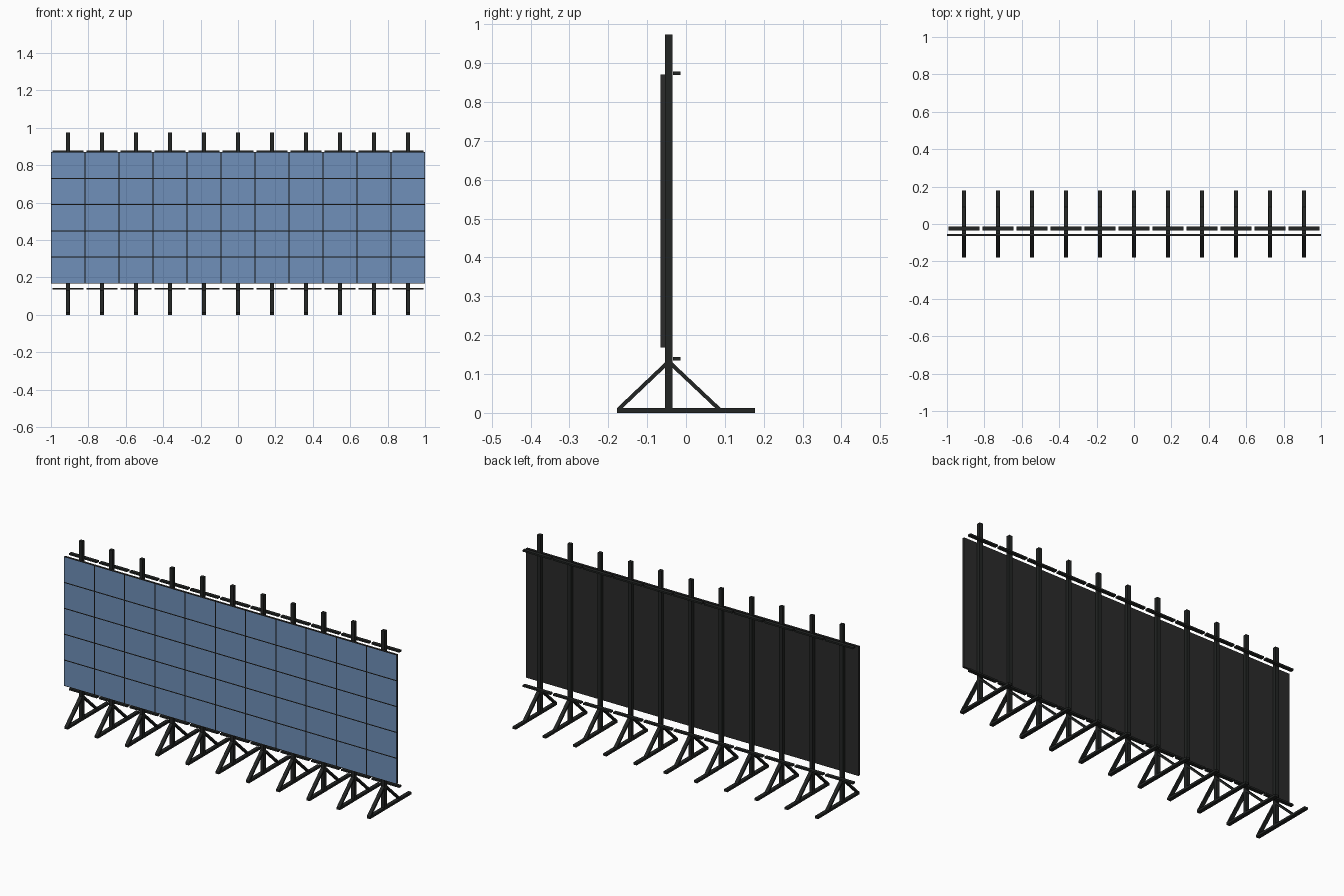
import bpy, bmesh, math
from mathutils import Vector, Matrix

if "Cube" in bpy.data.objects:
    bpy.data.objects.remove(bpy.data.objects["Cube"])

COLS, ROWS = 11, 5
PITCH = 2.0 / COLS
ROW_H = 0.1405
PANEL_Z = 0.168
XS = [(i - (COLS - 1) / 2) * PITCH for i in range(COLS)]


def material(name, color):
    m = bpy.data.materials.new(name)
    m.diffuse_color = (*color, 1)
    m.use_nodes = True
    m.node_tree.nodes["Principled BSDF"].inputs["Base Color"].default_value = m.diffuse_color
    return m


dark = material("dark_metal", (0.016, 0.018, 0.017))
shell = material("dark_shell", (0.024, 0.024, 0.024))
blue = material("screen_blue", (0.16, 0.28, 0.49))


def box(bm, lo, hi):
    """Axis-aligned box between two corners; returns its faces."""
    lo, hi = Vector(lo), Vector(hi)
    mat = Matrix.Translation((lo + hi) / 2) @ Matrix.Diagonal((*(hi - lo), 1))
    verts = bmesh.ops.create_cube(bm, size=1, matrix=mat)["verts"]
    return list({f for v in verts for f in v.link_faces})


def strut(bm, x, a, b, width, thick):
    """Rectangular bar in the y-z plane from a to b."""
    d = Vector(b) - Vector(a)
    mid = (Vector(a) + Vector(b)) / 2
    mat = (Matrix.Translation((x, mid.x, mid.y))
           @ Matrix.Rotation(math.atan2(d.y, d.x), 4, 'X')
           @ Matrix.Diagonal((width, d.length, thick, 1)))
    bmesh.ops.create_cube(bm, size=1, matrix=mat)


def finish(bm, name, *mats):
    me = bpy.data.meshes.new(name)
    bm.to_mesh(me)
    bm.free()
    for m in mats:
        me.materials.append(m)
    bpy.context.collection.objects.link(bpy.data.objects.new(name, me))


# Screen cabinets: thin boxes with an inset blue front
bm = bmesh.new()
for x in XS:
    for r in range(ROWS):
        z = PANEL_Z + r * ROW_H
        faces = box(bm, (x - PITCH / 2, -0.065, z), (x + PITCH / 2, -0.053, z + ROW_H))
        front = min(faces, key=lambda f: f.calc_center_median().y)
        bmesh.ops.inset_individual(bm, faces=[front], thickness=0.004, depth=-0.001)
        front.material_index = 1
finish(bm, "screen_panels", shell, blue)

# Upright posts
bm = bmesh.new()
for x in XS:
    box(bm, (x - 0.01, -0.054, 0), (x + 0.01, -0.035, 0.974))
finish(bm, "upright_posts", dark)

# Top and bottom rails, one segment per column
for name, z in (("top_rails", 0.874), ("bottom_rails", 0.139)):
    bm = bmesh.new()
    for x in XS:
        box(bm, (x - 0.084, -0.034, z - 0.0045), (x + 0.084, -0.0145, z + 0.0045))
    finish(bm, name, dark)

# Floor feet
bm = bmesh.new()
for x in XS:
    box(bm, (x - 0.01, -0.178, 0), (x + 0.01, 0.178, 0.012))
finish(bm, "floor_feet", dark)

# Diagonal braces, front and back
bm = bmesh.new()
for x in XS:
    for y in (-0.175, 0.087):
        strut(bm, x, (y, 0.008), (-0.0445, 0.132), 0.019, 0.01)
finish(bm, "diagonal_braces", dark)
